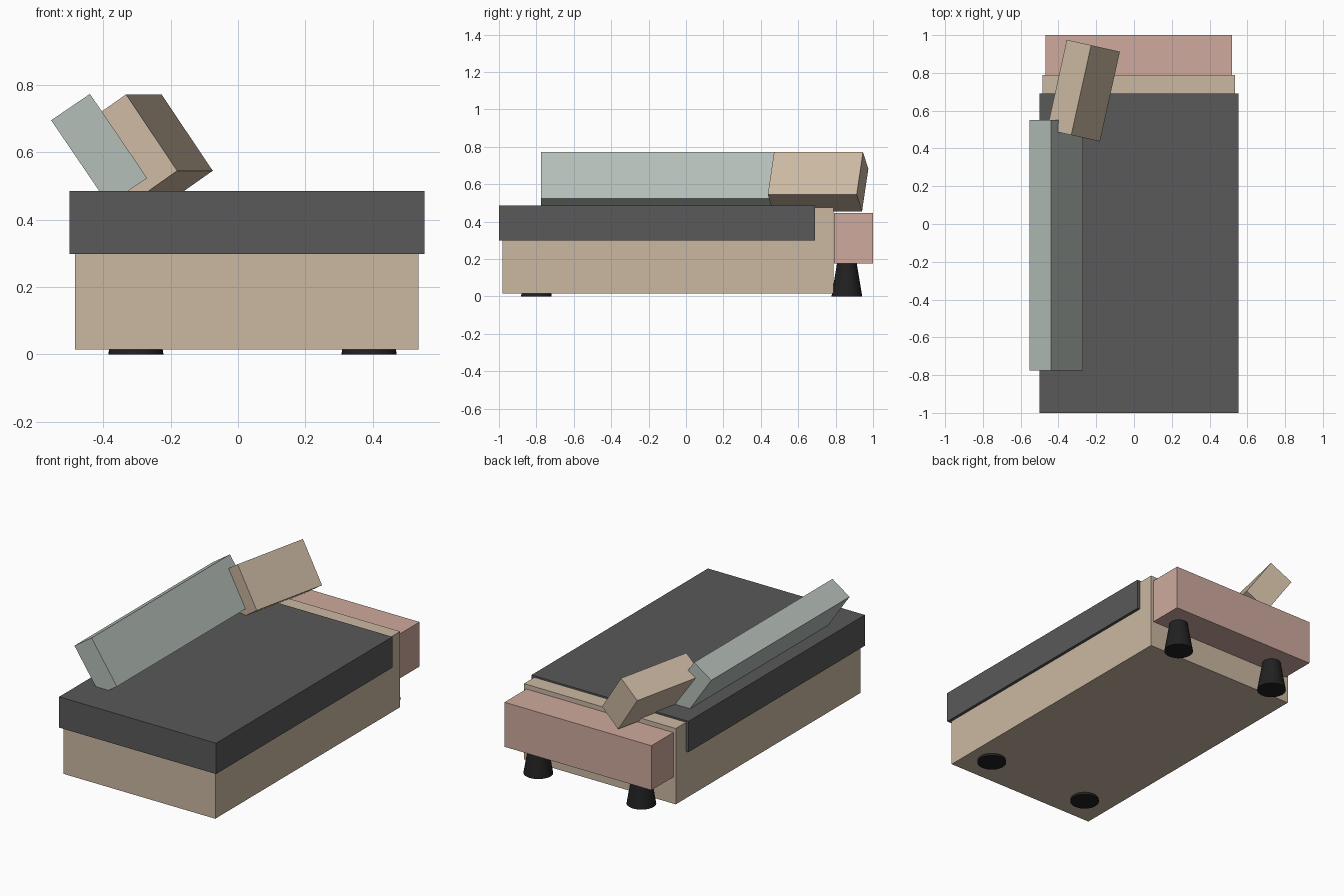
import bpy
from math import radians

if "Cube" in bpy.data.objects:
    bpy.data.objects.remove(bpy.data.objects["Cube"])


def material(name, rgb):
    m = bpy.data.materials.new(name)
    m.diffuse_color = (*rgb, 1)
    m.use_nodes = True
    m.node_tree.nodes["Principled BSDF"].inputs["Base Color"].default_value = m.diffuse_color
    return m


TAN = material("tan", (0.60, 0.48, 0.36))
DARK = material("charcoal", (0.10, 0.10, 0.10))
PINK = material("dusty pink", (0.62, 0.40, 0.34))
SAGE = material("sage grey", (0.46, 0.52, 0.48))
BLACK = material("black", (0.015, 0.015, 0.015))


def box(name, center, size, mat, rot=(0, 0, 0)):
    bpy.ops.mesh.primitive_cube_add(size=1, location=center,
                                    rotation=[radians(a) for a in rot])
    ob = bpy.context.object
    ob.name = name
    ob.scale = size
    bpy.ops.object.transform_apply(location=False, rotation=False, scale=True)
    ob.data.materials.append(mat)
    return ob


def slab(name, lo, hi, mat):
    return box(name, [(a + b) / 2 for a, b in zip(lo, hi)],
               [b - a for a, b in zip(lo, hi)], mat)


# Seat body, the cover draped over it, and the end block
slab("seat_base", (-0.484, -0.982, 0.015), (0.535, 0.789, 0.475), TAN)
slab("seat_cover", (-0.50, -1.0, 0.298), (0.553, 0.69, 0.485), DARK)
slab("end_block", (-0.468, 0.79, 0.177), (0.518, 1.0, 0.447), PINK)

# Leaning cushions: both tilt back, the smaller one is also turned
box("long_cushion", (-0.412, -0.113, 0.609), (0.139, 1.326, 0.302), SAGE, (0, -34.2, 0))
box("short_cushion", (-0.268, 0.706, 0.613), (0.16, 0.487, 0.275), TAN, (0, -34.5, -12.5))

# Tapered feet; the front pair is mostly sunk into the base
for side, x in (("left", -0.303), ("right", 0.389)):
    for end, y in (("front", -0.8), ("back", 0.86)):
        bpy.ops.mesh.primitive_cone_add(vertices=32, radius1=0.082, radius2=0.052,
                                        depth=0.18, location=(x, y, 0.09))
        foot = bpy.context.object
        foot.name = f"{end}_{side}_foot"
        foot.data.materials.append(BLACK)
        bpy.ops.object.shade_smooth_by_angle(angle=radians(30))
